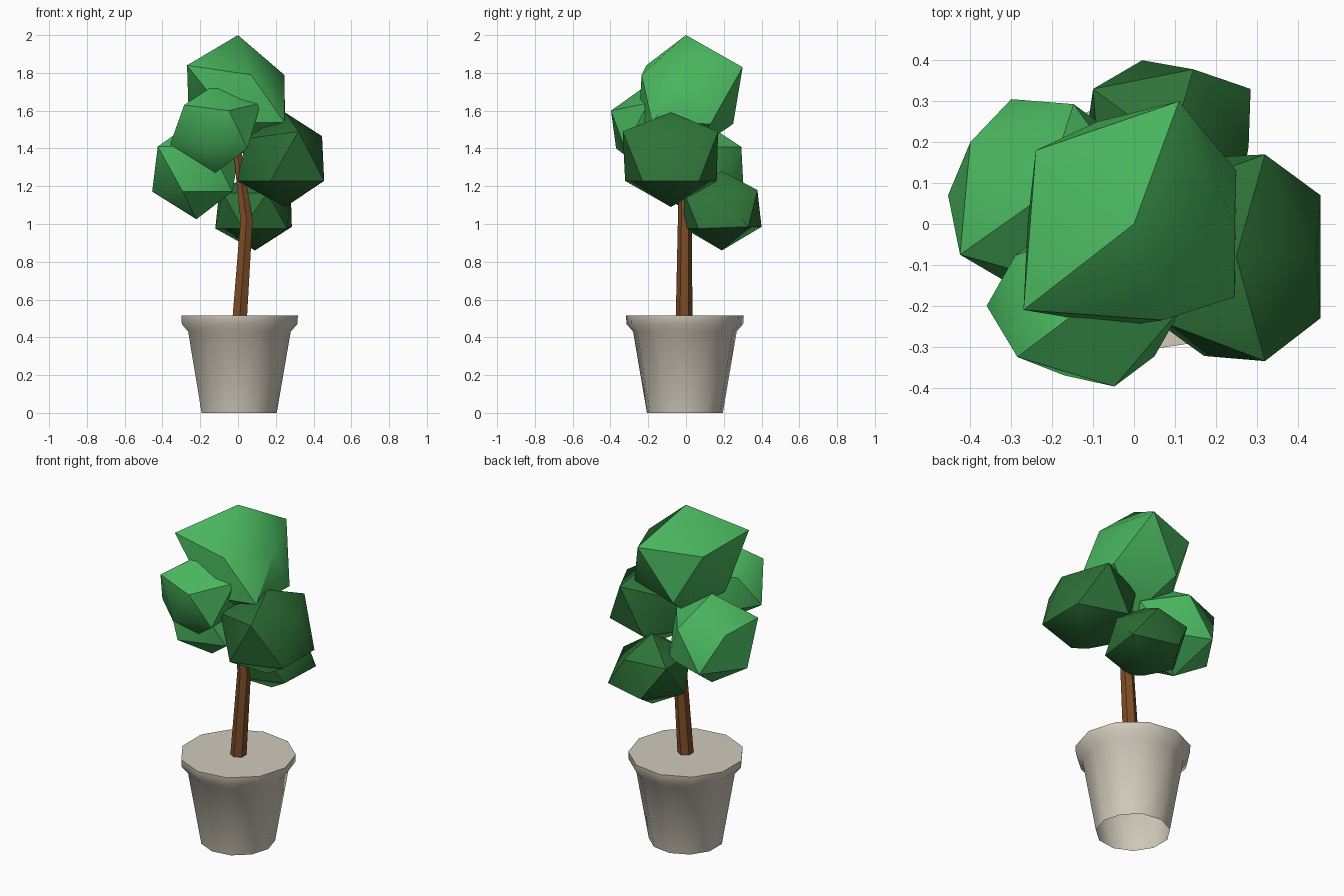
import bpy, bmesh, math
from mathutils import Vector

cube = bpy.data.objects.get("Cube")
if cube:
    bpy.data.objects.remove(cube, do_unlink=True)


def material(name, rgb):
    mat = bpy.data.materials.new(name)
    mat.use_nodes = True
    colour = (*rgb, 1)
    mat.diffuse_color = colour
    mat.node_tree.nodes["Principled BSDF"].inputs["Base Color"].default_value = colour
    return mat


light_green = material("light leaf green", (0.066, 0.46, 0.11))
dark_green = material("dark leaf green", (0.027, 0.17, 0.039))
bark_brown = material("bark brown", (0.205, 0.073, 0.02))
stone_grey = material("stone grey", (0.64, 0.595, 0.5))


def finish(name, bm, mat, angle):
    bmesh.ops.recalc_face_normals(bm, faces=bm.faces)
    mesh = bpy.data.meshes.new(name)
    bm.to_mesh(mesh)
    bm.free()
    mesh.materials.append(mat)
    obj = bpy.data.objects.new(name, mesh)
    bpy.context.collection.objects.link(obj)
    bpy.ops.object.select_all(action="DESELECT")
    obj.select_set(True)
    bpy.context.view_layer.objects.active = obj
    bpy.ops.object.shade_smooth_by_angle(angle=math.radians(angle))


def loft(name, sections, sides, mat, angle, phase=0):
    """Tube through (x, y, z, radius) sections, open below and capped on top."""
    bm = bmesh.new()
    turns = [phase + math.tau * i / sides for i in range(sides)]
    rings = [[bm.verts.new((x + r * math.cos(t), y + r * math.sin(t), z)) for t in turns]
             for x, y, z, r in sections]
    for low, high in zip(rings, rings[1:]):
        for i in range(sides):
            j = (i + 1) % sides
            bm.faces.new((low[i], low[j], high[j], high[i]))
    bm.faces.new(rings[-1])
    finish(name, bm, mat, angle)


def clump(name, mat, centre, width, height, corners):
    """Faceted leaf ball; each given corner pulls the nearest vertex to it."""
    bm = bmesh.new()
    bmesh.ops.create_icosphere(bm, subdivisions=1, radius=1)
    bmesh.ops.scale(bm, vec=(width, width, height), verts=bm.verts)
    bmesh.ops.translate(bm, vec=centre, verts=bm.verts)
    for corner in map(Vector, corners):
        min(bm.verts, key=lambda v: (v.co - corner).length).co = corner
    finish(name, bm, mat, 40)


# Hollow pot with a flared rim and a flat top
pot_profile = [(0, 0.203), (0.43, 0.277), (0.47, 0.312), (0.515, 0.315)]
loft("pot", [(0.002, -0.006, z, r) for z, r in pot_profile], 11, stone_grey, 40)

# Bent trunk
loft("trunk", [(0.01, -0.01, 0.515, 0.044), (0.045, -0.006, 1.02, 0.037),
               (0, -0.01, 1.36, 0.025), (0, 0, 1.6, 0.02)],
     6, bark_brown, 30, math.pi / 6)

# Leaf clumps
clump("top_leaves", light_green, (0, 0, 1.68), 0.34, 0.32,
      [(0.11, 0.3, 1.83), (-0.24, 0.18, 1.82), (-0.27, -0.21, 1.84),
       (0.07, -0.235, 1.79), (0.245, 0, 1.79), (0.25, 0.13, 1.53),
       (-0.26, 0, 1.55), (-0.03, -0.25, 1.54), (-0.09, 0.25, 1.53)])
clump("front_leaves", light_green, (-0.12, -0.2, 1.505), 0.235, 0.235,
      [(-0.048, -0.397, 1.6), (-0.36, -0.2, 1.42), (-0.17, -0.37, 1.4),
       (0.12, -0.2, 1.64), (-0.285, -0.325, 1.63)])
clump("right_leaves", light_green, (-0.22, 0.07, 1.29), 0.262, 0.265,
      [(-0.425, -0.075, 1.41), (-0.4, 0.2, 1.4), (-0.3, 0.305, 1.18)])
clump("left_leaves", dark_green, (0.25, -0.08, 1.34), 0.285, 0.25,
      [(0.445, -0.08, 1.465), (0.32, 0.17, 1.49), (0.32, -0.335, 1.49)])
clump("back_leaves", dark_green, (0.09, 0.19, 1.07), 0.235, 0.21,
      [(0.285, 0.33, 0.985), (0.28, 0.19, 1.15), (-0.1, 0.33, 1.17),
       (0.02, 0.4, 0.985), (0.145, 0.378, 1.18)])
